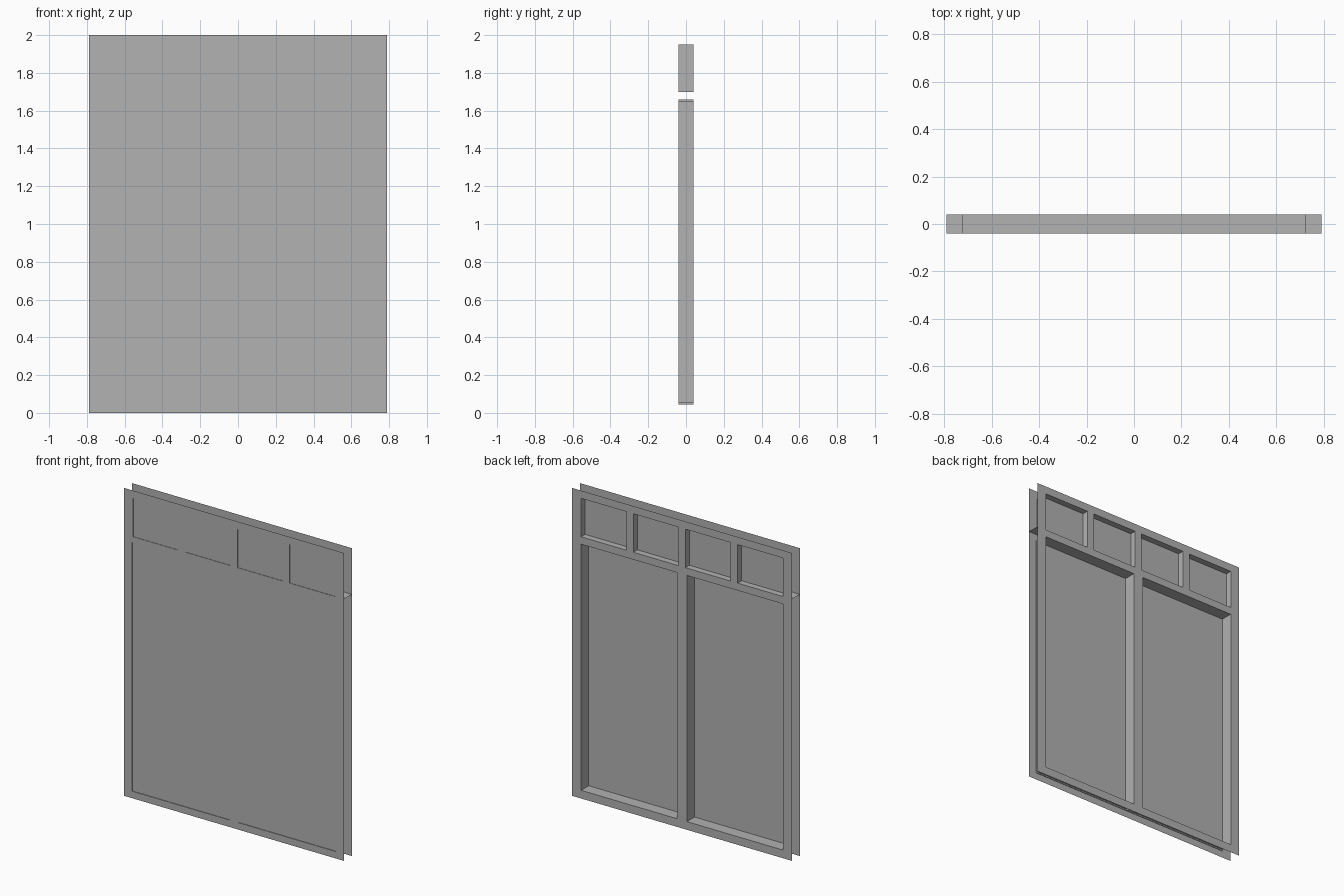
import bpy

if "Cube" in bpy.data.objects:
    bpy.data.objects.remove(bpy.data.objects["Cube"], do_unlink=True)

grey = bpy.data.materials.new("plain_grey")
grey.use_nodes = True
colour = (0.445, 0.445, 0.445, 1)
grey.diffuse_color = colour
grey.node_tree.nodes["Principled BSDF"].inputs["Base Color"].default_value = colour

W, H = 0.79, 2.0            # half width and height of the frame
FRONT, BACK = -0.041, 0.041
SILL, HEAD = 1.70, 1.95     # upper row of panes
UPPER = [(-0.725 + i * 0.375, -0.40 + i * 0.375) for i in range(4)]
LIP = [(-0.733, -0.027), (0.027, 0.733)]      # lower openings at the front
INNER = [(-0.725, -0.035), (0.035, 0.725)]    # lower openings behind the lip
LIP_Z, INNER_Z = (0.045, 1.66), (0.053, 1.652)
GLASS = -0.037


def build(name, quads):
    mesh = bpy.data.meshes.new(name)
    verts = [v for q in quads for v in q]
    mesh.from_pydata(verts, [], [range(i, i + 4) for i in range(0, len(verts), 4)])
    mesh.materials.append(grey)
    obj = bpy.data.objects.new(name, mesh)
    bpy.context.collection.objects.link(obj)


def upright(x0, x1, z0, z1, y, back=False):
    q = [(x0, y, z0), (x1, y, z0), (x1, y, z1), (x0, y, z1)]
    return q[::-1] if back else q


def level(x0, x1, z, y0, y1, down=False):
    q = [(x0, y0, z), (x1, y0, z), (x1, y1, z), (x0, y1, z)]
    return q[::-1] if down else q


def side(x, z0, z1, y0, y1, left=False):
    q = [(x, y0, z0), (x, y1, z0), (x, y1, z1), (x, y0, z1)]
    return q[::-1] if left else q


def plate(name, y, lower, lower_z, back):
    """Flat frame face: full rails with stiles between the openings."""
    quads = []
    for z0, z1 in ((0, lower_z[0]), (lower_z[1], SILL), (HEAD, H)):
        quads.append(upright(-W, W, z0, z1, y, back))
    for holes, (z0, z1) in ((lower, lower_z), (UPPER, (SILL, HEAD))):
        starts = [-W] + [h[1] for h in holes]
        ends = [h[0] for h in holes] + [W]
        quads += [upright(a, b, z0, z1, y, back) for a, b in zip(starts, ends)]
    build(name, quads)


def lining(holes, z0, z1, y0, y1, ends=True):
    """Walls around each opening, facing into it."""
    quads = []
    for a, b in holes:
        quads += [side(a, z0, z1, y0, y1), side(b, z0, z1, y0, y1, True)]
        if ends:
            quads += [level(a, b, z0, y0, y1), level(a, b, z1, y0, y1, True)]
    return quads


# Frame faces
plate("frame_front", FRONT, LIP, LIP_Z, False)
plate("frame_back", BACK, INNER, INNER_Z, True)

# Upper openings, with a continuous head and a full width transom sill
build("upper_lining", lining(UPPER, SILL, HEAD, FRONT, BACK, False))
build("upper_head", [level(-0.725, 0.725, HEAD, FRONT, BACK, True)])
build("transom_sill", [level(-W, W, SILL, FRONT, BACK)])

# Lower openings, with a shallow lip holding the glass
build("lower_lip", lining(LIP, *LIP_Z, FRONT, GLASS))
build("lower_lining", lining(INNER, *INNER_Z, GLASS, BACK))

# Core of the central post
x = LIP[1][0]
build("post_core", [side(-x, *LIP_Z, FRONT, BACK, True), side(x, *LIP_Z, FRONT, BACK),
                    level(-x, x, LIP_Z[0], FRONT, BACK, True),
                    level(-x, x, LIP_Z[1], FRONT, BACK)])

# Panes: thin sheets below, thick panels above
build("lower_panes", [upright(a, b, *LIP_Z, GLASS) for a, b in LIP])
build("upper_panes", [upright(a, b, SILL, HEAD, y, back)
                      for a, b in UPPER for y, back in ((-0.038, False), (0.0, True))])
